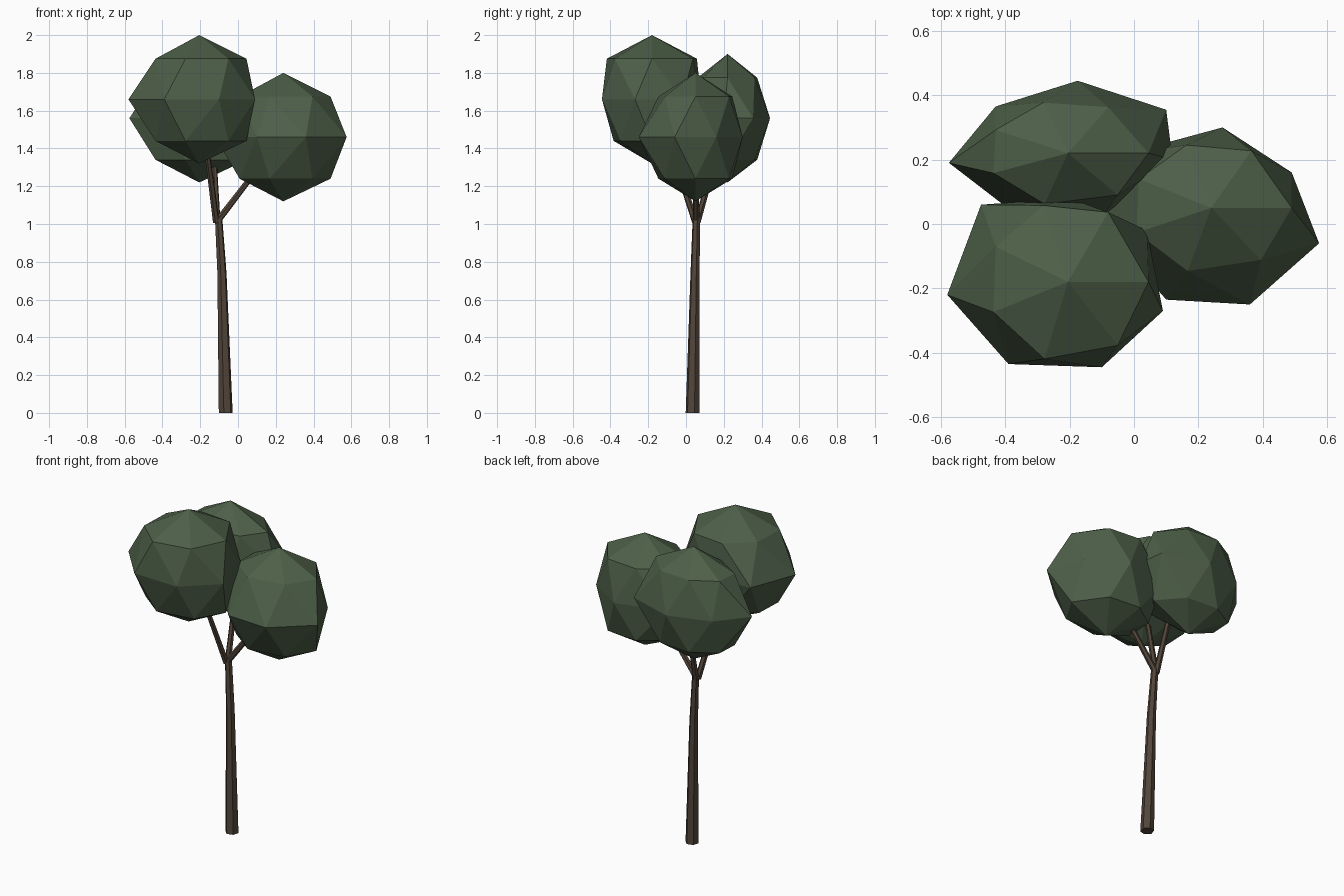
import bpy, bmesh
from math import cos, sin, radians, tau
from mathutils import Vector

if "Cube" in bpy.data.objects:
    bpy.data.objects.remove(bpy.data.objects["Cube"])


def material(name, color):
    m = bpy.data.materials.new(name)
    m.diffuse_color = (*color, 1)
    m.use_nodes = True
    m.node_tree.nodes["Principled BSDF"].inputs["Base Color"].default_value = m.diffuse_color
    return m


leaf = material("leaf_green", (0.075, 0.115, 0.065))
bark = material("bark_brown", (0.085, 0.06, 0.042))


def finish(bm, name, mat):
    bmesh.ops.recalc_face_normals(bm, faces=bm.faces[:])
    mesh = bpy.data.meshes.new(name)
    bm.to_mesh(mesh)
    bm.free()
    mesh.materials.append(mat)
    obj = bpy.data.objects.new(name, mesh)
    bpy.context.collection.objects.link(obj)


# Faceted crown: two poles, upper and lower rings, and an irregular waist
def crown(name, apex, waist, y_upper, y_lower):
    bm = bmesh.new()
    ax, ay, az = apex
    h = 0.34
    pts = [(ax, ay, az), (ax, ay, az - 2 * h)]
    pts += [(x, y, az - h) for x, y in waist]
    for a in (0, 60, 108, 154, 202, 253, 308):
        c, s = cos(radians(a)), sin(radians(a))
        pts.append((ax + 0.25 * c, ay + 0.25 * y_upper * s, az - h + 0.215))
        pts.append((ax + 0.25 * c, ay + 0.25 * y_lower * s, az - h - 0.22))
    for p in pts:
        bm.verts.new(p)
    hull = bmesh.ops.convex_hull(bm, input=bm.verts[:])
    loose = [v for v in bm.verts if not v.link_faces]
    bmesh.ops.delete(bm, geom=loose, context='VERTS')
    finish(bm, name, leaf)


# Tapered six-sided limb along a path of (x, y, z, radius)
def limb(name, path, level=False, sides=6):
    bm = bmesh.new()
    axis = Vector(path[-1][:3]) - Vector(path[0][:3])
    turn = Vector((0, 0, 1)).rotation_difference(axis)
    rings = []
    for x, y, z, r in path:
        ring = []
        for i in range(sides):
            a = tau * (i + 0.25) / sides
            off = Vector((r * cos(a), r * sin(a), 0))
            if not level:
                off = turn @ off
            ring.append(bm.verts.new(Vector((x, y, z)) + off))
        rings.append(ring)
    for lo, hi in zip(rings, rings[1:]):
        for i in range(sides):
            j = (i + 1) % sides
            bm.faces.new((lo[i], lo[j], hi[j], hi[i]))
    bm.faces.new(rings[0][::-1])
    bm.faces.new(rings[-1])
    finish(bm, name, bark)


# Foliage
crown("front_crown", (-0.205, -0.18, 2.0),
      [(-0.58, -0.22), (-0.39, -0.435), (-0.10, -0.445), (0.09, -0.27),
       (0.04, -0.02), (-0.20, 0.08), (-0.475, 0.06)], 1.0, 0.85)
crown("right_crown", (0.24, 0.05, 1.8),
      [(0.575, -0.06), (0.36, -0.25), (0.10, -0.235), (-0.12, 0.02),
       (-0.02, 0.22), (0.275, 0.30), (0.49, 0.16)], 0.82, 0.82)
crown("back_crown", (-0.205, 0.22, 1.9),
      [(-0.575, 0.19), (-0.43, 0.365), (-0.175, 0.445), (0.10, 0.355),
       (0.12, 0.20), (-0.09, 0.03), (-0.38, 0.04)], 0.66, 0.66)

# Trunk and branches
limb("trunk", [(-0.065, 0.035, 0, 0.038), (-0.085, 0.048, 0.74, 0.025),
               (-0.103, 0.055, 1.04, 0.02)], level=True)
limb("right_branch", [(-0.105, 0.055, 1.02, 0.018), (0.11, 0.05, 1.30, 0.014)])
limb("front_branch", [(-0.115, 0.05, 1.01, 0.018), (-0.17, -0.09, 1.43, 0.014)])
limb("back_branch", [(-0.11, 0.06, 1.01, 0.018), (-0.13, 0.17, 1.40, 0.014)])
